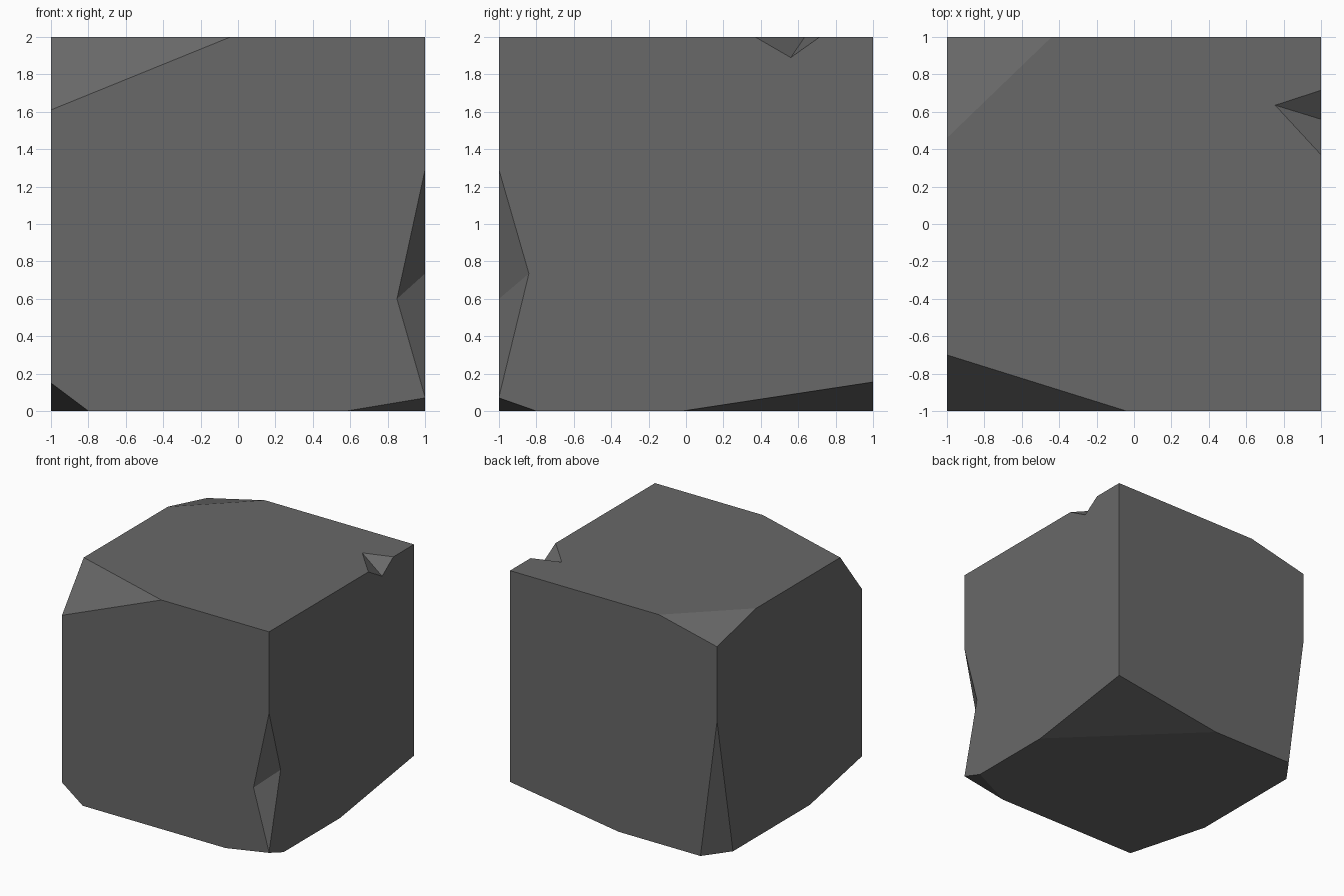
import bpy, bmesh
from mathutils import Vector

if "Cube" in bpy.data.objects:
    bpy.data.objects.remove(bpy.data.objects["Cube"])

stone = bpy.data.materials.new("dark grey stone")
stone.diffuse_color = (0.14, 0.14, 0.14, 1)
stone.use_nodes = True
stone.node_tree.nodes["Principled BSDF"].inputs["Base Color"].default_value = stone.diffuse_color


def make_object(name, bm):
    bmesh.ops.recalc_face_normals(bm, faces=bm.faces)
    mesh = bpy.data.meshes.new(name)
    bm.to_mesh(mesh)
    bm.free()
    mesh.materials.append(stone)
    obj = bpy.data.objects.new(name, mesh)
    bpy.context.collection.objects.link(obj)
    return obj


# Block: cube standing on the ground
bm = bmesh.new()
bmesh.ops.create_cube(bm, size=2)
bmesh.ops.translate(bm, verts=bm.verts, vec=(0, 0, 1))

# Chipped corners: (corner, length cut off along x, y and z)
corners = [
    ((-1, -1, 2), (0.96, 0.30, 0.39)),
    ((-1, 1, 2), (0.56, 0.54, 0.13)),
    ((-1, 1, 0), (0.16, 0.22, 1.22)),
    ((-1, -1, 0), (0.20, 0.72, 0.15)),
    ((1, -1, 0), (0.42, 0.20, 0.07)),
    ((1, 1, 0), (1.05, 1.02, 0.155)),
]
for corner, cut in corners:
    c = Vector(corner)
    out = Vector((c.x, c.y, c.z - 1))
    normal = Vector([out[i] / cut[i] for i in range(3)]).normalized()
    point = c - Vector((out.x * cut[0], 0, 0))
    res = bmesh.ops.bisect_plane(
        bm, geom=bm.verts[:] + bm.edges[:] + bm.faces[:], dist=1e-5,
        plane_co=point, plane_no=normal, clear_outer=True)
    rim = [e for e in res["geom_cut"] if isinstance(e, bmesh.types.BMEdge)]
    bmesh.ops.contextual_create(bm, geom=rim)
block = make_object("stone_block", bm)

# Edge notches: two ends on the edge, then the two ends of the inner crease
notches = [
    ((1, -1, 1.29), (1, -1, 0.075), (0.85, -1, 0.60), (1, -0.84, 0.735)),
    ((1, 0.37, 2), (1, 0.715, 2), (0.755, 0.635, 2), (1, 0.56, 1.89)),
]
for pts in notches:
    pts = [Vector(p) for p in pts]
    mid = (pts[2] + pts[3]) / 2
    bm = bmesh.new()
    v = [bm.verts.new(mid + (p - mid) * 1.5) for p in pts]
    for tri in ((0, 1, 2), (0, 1, 3), (0, 2, 3), (1, 2, 3)):
        bm.faces.new([v[i] for i in tri])
    cutter = make_object("notch_cutter", bm)
    cutter.hide_render = True
    mod = block.modifiers.new("notch", 'BOOLEAN')
    mod.operation = 'DIFFERENCE'
    mod.solver = 'EXACT'
    mod.object = cutter
    bpy.context.view_layer.objects.active = block
    bpy.ops.object.modifier_apply(modifier=mod.name)
    bpy.data.objects.remove(cutter)
